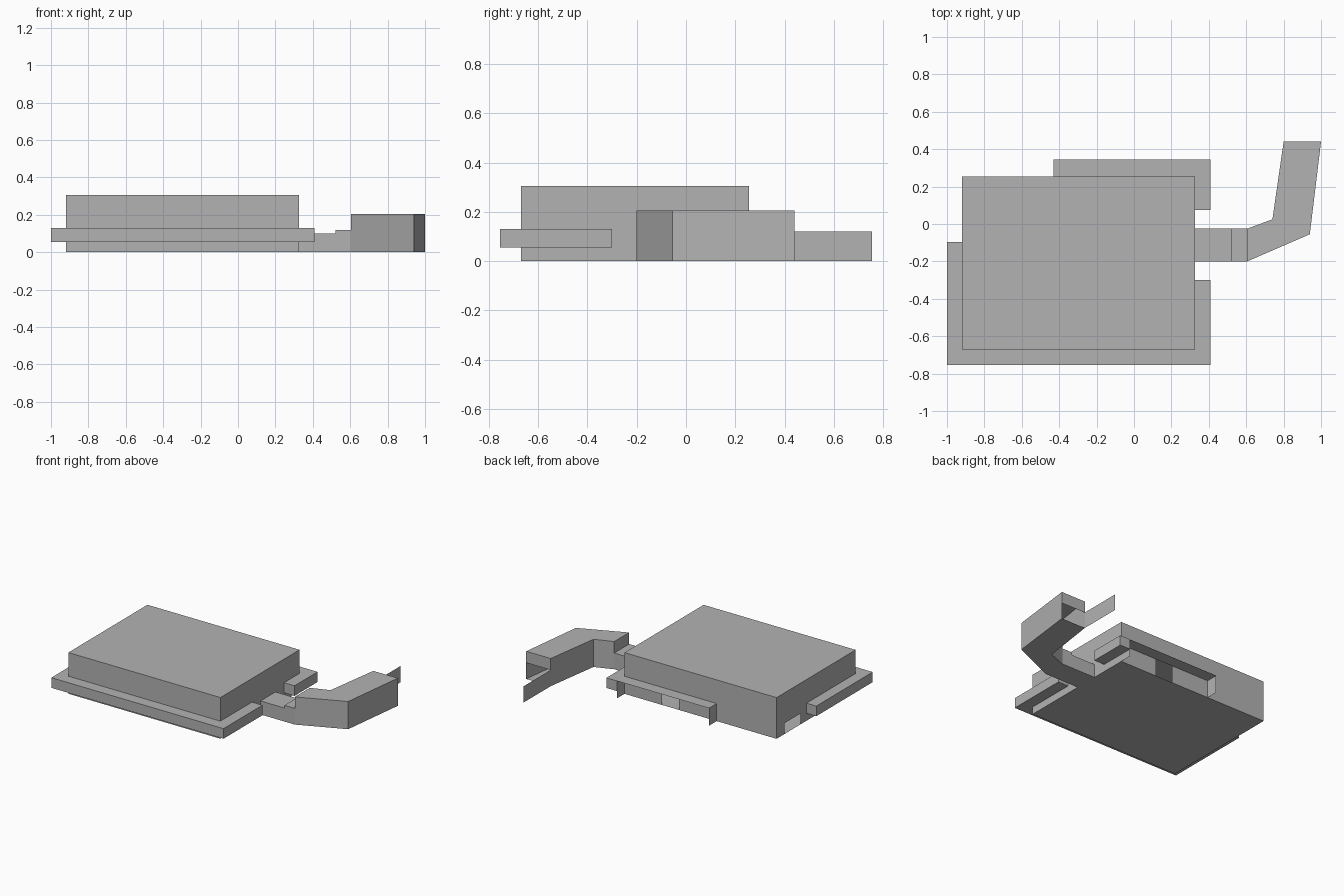
import bpy
import bmesh

old = bpy.data.objects.get("Cube")
if old:
    bpy.data.objects.remove(old, do_unlink=True)

grey = bpy.data.materials.new("plain_grey")
grey.use_nodes = True
COLOUR = (0.45, 0.45, 0.45, 1)
grey.diffuse_color = COLOUR
grey.node_tree.nodes["Principled BSDF"].inputs["Base Color"].default_value = COLOUR


def finish(name, bm):
    mesh = bpy.data.meshes.new(name)
    bm.to_mesh(mesh)
    bm.free()
    mesh.materials.append(grey)
    obj = bpy.data.objects.new(name, mesh)
    bpy.context.collection.objects.link(obj)
    return obj


def panel(name, points):
    """One flat sheet."""
    bm = bmesh.new()
    bm.faces.new([bm.verts.new(p) for p in points])
    return finish(name, bm)


def prism(name, outline, low, high, skip=()):
    """Upright prism over a counter-clockwise outline; skipped sides stay open."""
    bm = bmesh.new()
    base = [bm.verts.new((x, y, low)) for x, y in outline]
    top = [bm.verts.new((x, y, high)) for x, y in outline]
    bm.faces.new(base[::-1])
    bm.faces.new(top)
    for i in range(len(outline)):
        if i not in skip:
            j = (i + 1) % len(outline)
            bm.faces.new((base[i], base[j], top[j], top[i]))
    return finish(name, bm)


def rect(x0, x1, y0, y1):
    return [(x0, y0), (x1, y0), (x1, y1), (x0, y1)]


def notched(a0, a1, n0, n1, notch, high):
    """Wall outline with a notch at its foot."""
    return [(a0, 0), (n0, 0), (n0, notch), (n1, notch),
            (n1, 0), (a1, 0), (a1, high), (a0, high)]


# Main block: hollow body with openings in the back and right walls
L, R, F, B, H = -0.92, 0.325, -0.67, 0.255, 0.305
prism("main_block", rect(L, R, F, B), 0, H, skip=(2, 3))
panel("back_wall", [(x, B, z) for x, z in notched(L, R, -0.12, 0.02, 0.13, H)][::-1])
panel("right_wall", [(L, y, z) for y, z in notched(F, B, -0.025, 0.16, 0.08, H)][::-1])

# Ledge around the front and sides
LOW, TOP = 0.055, 0.13
prism("front_ledge", [(-1, -0.095), (-1, -0.755), (0.41, -0.755), (0.41, -0.3),
                      (R, -0.3), (R, F), (L, F), (L, -0.095)], LOW, TOP)
prism("back_corner_ledge", rect(R, 0.41, 0.075, 0.345), LOW, TOP)

# Back shelf: thin top with a flap at each end
panel("back_shelf", [(x, y, TOP) for x, y in rect(-0.43, R, B, 0.345)])
for side, x in (("right", -0.43), ("left", R)):
    panel(side + "_shelf_flap", [(x, B, 0), (x, B, TOP), (x, 0.345, TOP), (x, 0.345, 0)])

# Connecting passage, stepped up toward the arm
prism("passage", rect(R, 0.52, -0.2, -0.025), 0, 0.1, skip=(1, 3))
prism("passage_step", rect(0.52, 0.605, -0.2, -0.025), 0, 0.12, skip=(1,))

# Bent arm, open at the lower part of its far end
prism("bent_arm", [(0.605, -0.2), (0.94, -0.055), (1, 0.44), (0.8, 0.44),
                   (0.74, 0.025), (0.605, -0.025)], 0, 0.205, skip=(2,))
panel("arm_end_cap", [(1, 0.44, 0.12), (0.8, 0.44, 0.12), (0.8, 0.44, 0.205), (1, 0.44, 0.205)])
panel("arm_end_flap", [(0.8, 0.44, 0), (0.8, 0.755, 0), (0.8, 0.755, 0.12), (0.8, 0.44, 0.12)])
